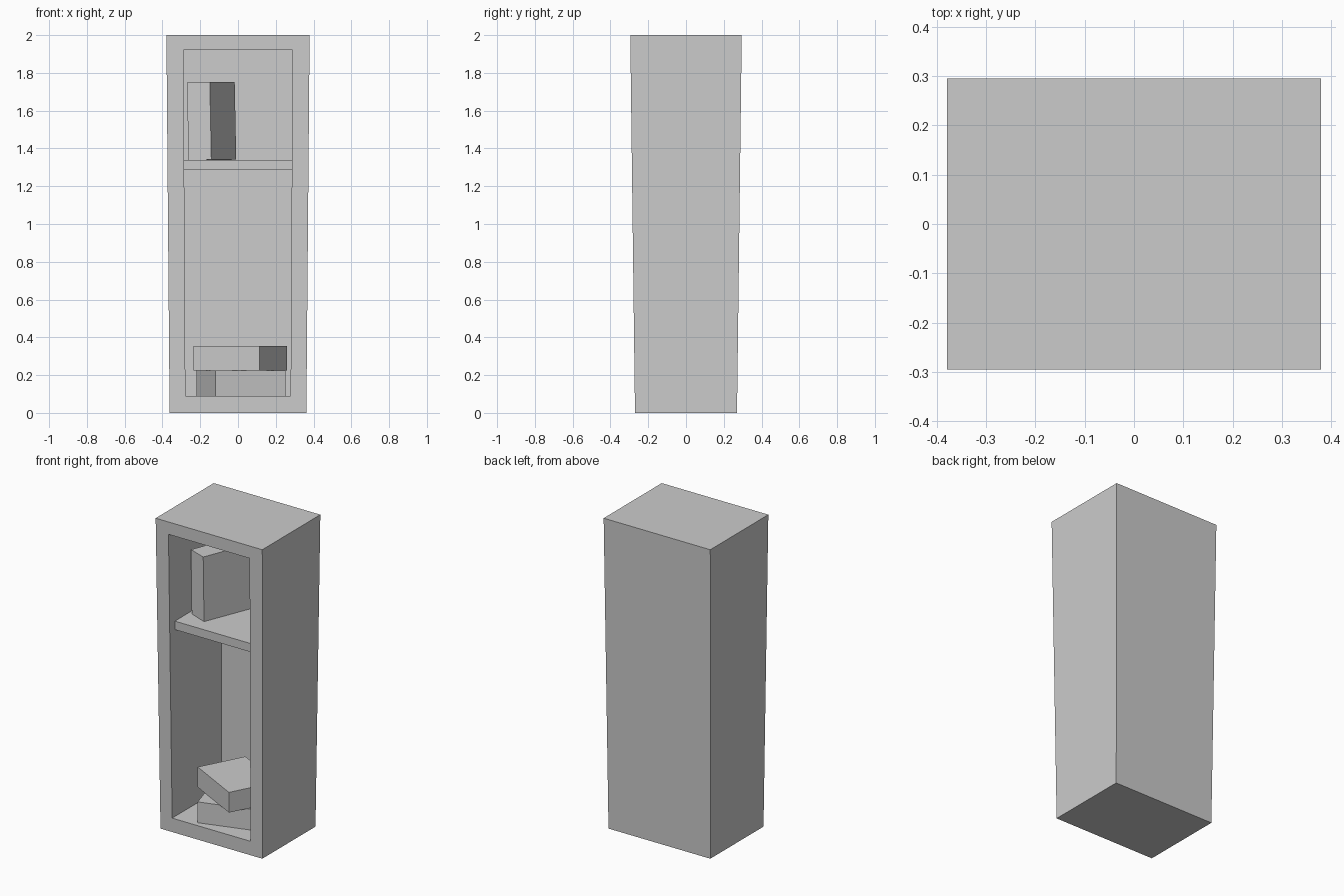
import bpy, bmesh, math

if "Cube" in bpy.data.objects:
    bpy.data.objects.remove(bpy.data.objects["Cube"])

def finish(bm, name):
    bmesh.ops.recalc_face_normals(bm, faces=bm.faces[:])
    me = bpy.data.meshes.new(name)
    bm.to_mesh(me)
    bm.free()
    ob = bpy.data.objects.new(name, me)
    bpy.context.collection.objects.link(ob)
    return ob

def loft(name, loops):
    """Bridge rectangular loops in order and cap both ends."""
    bm = bmesh.new()
    rings = [[bm.verts.new(p) for p in loop] for loop in loops]
    for a, b in zip(rings, rings[1:]):
        for i in range(4):
            j = (i + 1) % 4
            bm.faces.new((a[i], a[j], b[j], b[i]))
    bm.faces.new(rings[0])
    bm.faces.new(rings[-1])
    return finish(bm, name)

def rect(half_x, y, z0, z1):
    """Upright rectangle; half width and y are functions of height."""
    return [(s * half_x(z), y(z), z)
            for s, z in ((-1, z0), (1, z0), (1, z1), (-1, z1))]

# Tapers, all widening towards the top
outer = lambda z: 0.362 + 0.0085 * z
inner = lambda z: 0.278 + 0.0055 * z
front = lambda z: -0.27 - 0.0125 * z
rear = lambda z: 0.27 + 0.0125 * z
back_wall = lambda z: 0.23 + 0.009 * z
shelf_front = lambda z: front(z) + 0.053

# Open-fronted cabinet
loft("cabinet", [rect(outer, rear, 0, 2), rect(outer, front, 0, 2),
                 rect(inner, front, 0.09, 1.92), rect(inner, back_wall, 0.09, 1.92)])

# Shelf
loft("shelf", [rect(inner, shelf_front, 1.285, 1.34), rect(inner, back_wall, 1.285, 1.34)])

def box(name, corner, size, turn, lean=0):
    """Box whose front left bottom corner is at corner, turned about z."""
    bm = bmesh.new()
    bmesh.ops.create_cube(bm, size=1)
    bmesh.ops.translate(bm, verts=bm.verts[:], vec=(0.5, 0.5, 0.5))
    bmesh.ops.scale(bm, verts=bm.verts[:], vec=size)
    ob = finish(bm, name)
    ob.location = corner
    ob.rotation_euler = (0, math.radians(lean), math.radians(turn))
    return ob

# Boxes stored inside
box("lower_box", (-0.12, -0.238, 0.09), (0.387, 0.345, 0.134), 16.9)
box("upper_box", (-0.235, -0.0735, 0.225), (0.395, 0.313, 0.13), -27.6)
box("standing_box", (-0.262, -0.095, 1.338), (0.13, 0.355, 0.412), -21.8, -1.2)
